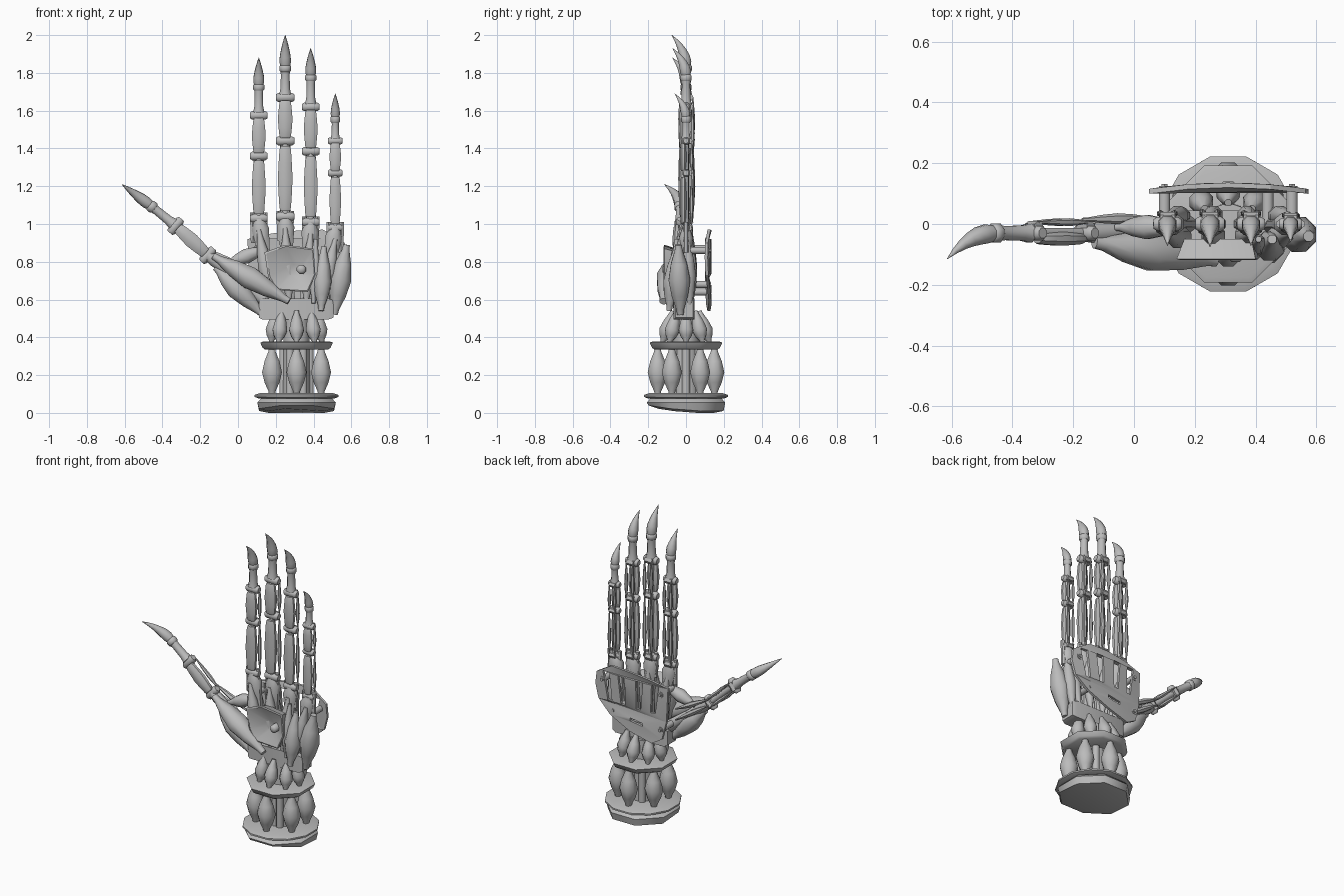
import bpy, bmesh, math
from mathutils import Vector as V

cube = bpy.data.objects.get("Cube")
if cube:
    bpy.data.objects.remove(cube, do_unlink=True)

metal = bpy.data.materials.new("grey_metal")
metal.use_nodes = True
GREY = (0.5, 0.5, 0.5, 1)
metal.diffuse_color = GREY
metal.node_tree.nodes["Principled BSDF"].inputs["Base Color"].default_value = GREY

CX = 0.31  # forearm axis


def add(name, mesh, angle=50):
    mesh.materials.clear()
    mesh.materials.append(metal)
    mesh.shade_smooth()
    mesh.set_sharp_from_angle(angle=math.radians(angle))
    ob = bpy.data.objects.new(name, mesh)
    bpy.context.collection.objects.link(ob)
    return ob


def sweep(name, pts, radii, sides=8, flat=1.0, turn=0.5):
    """Rings of the given radii along a path, closed at both ends."""
    bm = bmesh.new()
    pts = [V(p) for p in pts]
    rings = []
    for i, p in enumerate(pts):
        t = (pts[min(i + 1, len(pts) - 1)] - pts[max(i - 1, 0)]).normalized()
        u = t.cross(V((0, 0, 1)) if abs(t.y) > 0.9 else V((0, 1, 0))).normalized()
        v = t.cross(u)
        ring = []
        for k in range(sides):
            a = math.tau * (k + turn) / sides
            ring.append(bm.verts.new(p + radii[i] * (u * math.cos(a) + v * math.sin(a) * flat)))
        rings.append(ring)
    for a, b in zip(rings, rings[1:]):
        for k in range(sides):
            n = (k + 1) % sides
            bm.faces.new((a[k], a[n], b[n], b[k]))
    bm.faces.new(rings[0])
    bm.faces.new(rings[-1])
    bmesh.ops.recalc_face_normals(bm, faces=bm.faces)
    mesh = bpy.data.meshes.new(name)
    bm.to_mesh(mesh)
    bm.free()
    return add(name, mesh)


def along(name, a, b, profile, sides=8, flat=1.0):
    """Straight part with a (fraction, radius) profile."""
    a, b = V(a), V(b)
    return sweep(name, [a.lerp(b, t) for t, _ in profile], [r for _, r in profile], sides, flat)


def rod(name, a, b, r, sides=8):
    return along(name, a, b, [(0, r), (1, r)], sides)


def muscle(name, a, b, r, peak=0.5, sides=8, flat=1.0):
    shape = [(0, 0.3), (0.08, 0.36), (peak * 0.55, 0.75), (peak, 1),
             (1 - (1 - peak) * 0.55, 0.75), (0.92, 0.36), (1, 0.3)]
    return along(name, a, b, [(t, k * r) for t, k in shape], sides, flat)


def disc(name, levels, sides=8, flat=1.0):
    return sweep(name, [(CX, 0, z) for z, _ in levels], [r for _, r in levels], sides, flat)


def plate(name, loops, y, half, bow):
    """Flat outline with holes in the x-z plane, bowed across its width."""
    cu = bpy.data.curves.new(name + "_outline", "CURVE")
    cu.dimensions, cu.fill_mode, cu.extrude = "2D", "BOTH", half
    for loop in loops:
        sp = cu.splines.new("POLY")
        sp.points.add(len(loop) - 1)
        for q, (x, z) in zip(sp.points, loop):
            q.co = (x, z, 0, 1)
        sp.use_cyclic_u = True
    tmp = bpy.data.objects.new(name + "_tmp", cu)
    bpy.context.collection.objects.link(tmp)
    dg = bpy.context.evaluated_depsgraph_get()
    mesh = bpy.data.meshes.new_from_object(tmp.evaluated_get(dg))
    bpy.data.objects.remove(tmp, do_unlink=True)
    for v in mesh.vertices:
        x, z, d = v.co
        v.co = (x, y - d - bow * (x - CX) ** 2, z)
    bm = bmesh.new()
    bm.from_mesh(mesh)
    bmesh.ops.remove_doubles(bm, verts=bm.verts, dist=1e-5)
    bmesh.ops.recalc_face_normals(bm, faces=bm.faces)
    bm.to_mesh(mesh)
    bm.free()
    mesh.name = name
    return add(name, mesh, 30)


# Forearm: base cup, rim, columns, muscles and wrist ring
base = disc("base_cup", [(0, 0.16), (0.01, 0.215), (0.055, 0.225), (0.08, 0.2)], 8)
for v in base.data.vertices:
    if v.co.z < 0.02:
        v.co.z += max(0, -v.co.y) * 0.15
disc("base_rim", [(0.075, 0.205), (0.085, 0.23), (0.095, 0.23), (0.105, 0.2)], 12)
disc("wrist_ring", [(0.335, 0.18), (0.345, 0.195), (0.372, 0.208), (0.378, 0.19)], 8)
disc("forearm_core", [(0.1, 0.075), (0.5, 0.07)], 10)
for k in range(6):
    a = math.radians(30 + 60 * k)
    c, s = math.cos(a), math.sin(a)
    muscle(f"forearm_muscle_{k}", (CX + 0.15 * c, 0.15 * s, 0.095), (CX + 0.15 * c, 0.15 * s, 0.345), 0.057, 0.48)
    rod(f"forearm_column_{k}", (CX + 0.07 * s, 0.07 * c, 0.1), (CX + 0.07 * s, 0.07 * c, 0.34), 0.022)
for k in range(8):
    a = math.radians(45 * k)
    c, s = math.cos(a), math.sin(a)
    muscle(f"wrist_muscle_{k}", (CX + 0.135 * c, 0.125 * s, 0.37), (CX + 0.11 * c, 0.07 * s, 0.54), 0.042, 0.4)

# Palm block at the wrist
sweep("palm_block", [(0.11, -0.01, 0.55), (0.13, -0.01, 0.55), (0.48, -0.01, 0.55), (0.505, -0.01, 0.55)],
      [0.065, 0.078, 0.078, 0.065], 4)


# Fingers: knuckles, bones, muscles, tendons and a curved claw
def finger(name, joints, cuff, tip, s):
    joints, cuff, tip = [V(j) for j in joints], V(cuff), V(tip)
    back = V((0, 1, 0))
    for i, j in enumerate(joints):
        d = ((joints + [cuff])[i + 1] - j).normalized()
        side = d.cross(back).normalized()
        w = 0.048 * s
        along(f"{name}_knuckle_{i}", j - side * w, j + side * w,
              [(0, 0.018 * s), (0.12, 0.026 * s), (0.88, 0.026 * s), (1, 0.018 * s)])
        along(f"{name}_hinge_{i}", j - side * w * 0.55 + back * 0.02, j + side * w * 0.55 + back * 0.02,
              [(0, 0.02 * s), (1, 0.02 * s)], 6)
        if i + 1 == len(joints):
            continue
        e = joints[i + 1]
        rod(f"{name}_bone_{i}", j, e, 0.019 * s)
        front = back * -0.018 * s
        along(f"{name}_pad_{i}", j + front, e + front,
              [(0.07, 0.027 * s), (0.12, 0.033 * s), (0.3, 0.038 * s), (0.5, 0.042 * s),
               (0.7, 0.038 * s), (0.88, 0.033 * s), (0.93, 0.026 * s)], 8, 0.6)
        for q in (-1, 1):
            off = side * 0.024 * q * s + back * 0.036 * s
            muscle(f"{name}_tendon_{i}_{q}", j + off, e + off, 0.013 * s, 0.4, 6)
    j = joints[-1]
    along(f"{name}_end_bone", j, cuff, [(0.1, 0.034 * s), (0.3, 0.027 * s), (0.75, 0.025 * s), (1, 0.03 * s)])
    d = (cuff - j).normalized() * 0.012
    along(f"{name}_cuff", cuff - d * 2, cuff + d, [(0, 0.028 * s), (0.2, 0.034 * s), (0.8, 0.034 * s), (1, 0.027 * s)])
    path = []
    for k in range(7):
        t = k / 6
        p = cuff.lerp(tip, t)
        p.y = cuff.y + (tip.y - cuff.y) * t * t
        path.append(p)
    sweep(f"{name}_claw", path, [r * s for r in (0.026, 0.033, 0.031, 0.025, 0.018, 0.01, 0.001)])


FINGERS = [("index", 0.11, (1.03, 1.36, 1.575), 1.73, 1.88, 0.95),
           ("middle", 0.25, (1.04, 1.44, 1.67), 1.83, 2.0, 1.0),
           ("ring", 0.385, (1.01, 1.385, 1.62), 1.78, 1.93, 0.95),
           ("little", 0.515, (0.98, 1.27, 1.44), 1.56, 1.69, 0.8)]
for name, x, zs, cuff, tip, s in FINGERS:
    finger(name, [(x, 0, z) for z in zs], (x, 0, cuff), (x, -0.075 * s, tip), s)
    # Hand bone below each finger, with palm muscles and the knuckle fork
    foot = CX + (x - CX) * 0.65
    z0 = zs[0]
    along(f"{name}_hand_bone", (foot, 0, 0.56), (x, 0, z0),
          [(0, 0.036), (0.5, 0.03), (0.72, 0.04), (0.88, 0.05), (0.95, 0.036), (1, 0.03)], 8, 0.8)
    muscle(f"{name}_palm_muscle", (foot, -0.05, 0.57), (x, -0.03, z0 - 0.06), 0.042, 0.5)
    muscle(f"{name}_back_muscle", (foot, 0.03, 0.57), (x, 0.025, z0 - 0.06), 0.034, 0.5)
    for q in (-1, 1):
        rod(f"{name}_fork_{q}", (x + q * 0.03, 0, z0 - 0.13), (x + q * 0.035, 0, z0 + 0.03), 0.014, 6)

# Thumb and the muscles around it
finger("thumb", [(-0.16, -0.03, 0.835), (-0.33, -0.03, 0.99)], (-0.46, -0.03, 1.095), (-0.615, -0.115, 1.21), 1.0)
along("thumb_hand_bone", (0.14, -0.02, 0.6), (-0.16, -0.03, 0.835), [(0, 0.04), (0.5, 0.03), (0.9, 0.036), (1, 0.03)])
muscle("thumb_pad", (0.27, -0.12, 0.59), (-0.13, -0.06, 0.83), 0.064, 0.52, 8, 1.1)
muscle("thumb_lower_muscle", (0.13, -0.04, 0.52), (-0.12, -0.03, 0.77), 0.06, 0.55)
muscle("thumb_web_muscle", (0.15, -0.01, 0.87), (-0.06, -0.01, 0.79), 0.043)
for q in (0, 1):
    muscle(f"thumb_back_tendon_{q}", (0.06, 0.02, 0.68 + 0.07 * q), (-0.17, 0.015, 0.83 + 0.04 * q), 0.018, 0.5, 6)

# Little-finger side muscles
muscle("outer_muscle", (0.51, -0.03, 0.52), (0.575, -0.04, 0.89), 0.062, 0.5)
muscle("heel_muscle", (0.44, -0.09, 0.54), (0.455, -0.05, 0.88), 0.052, 0.45)
muscle("heel_muscle_inner", (0.40, -0.08, 0.58), (0.41, -0.05, 0.92), 0.035, 0.45)
muscle("outer_back_muscle", (0.49, 0.02, 0.55), (0.53, 0.01, 0.92), 0.04, 0.5)

# Sunken palm dish with a nub
RIM = [(0.14, 0.85), (0.25, 0.89), (0.4, 0.87), (0.41, 0.73), (0.37, 0.64), (0.2, 0.65), (0.16, 0.72)]
bm = bmesh.new()
loops = []
for y, k in ((-0.05, 0.85), (-0.115, 1), (-0.118, 0.94), (-0.075, 0.25)):
    loops.append([bm.verts.new((0.31 + (x - 0.31) * k, y, 0.75 + (z - 0.75) * k)) for x, z in RIM])
for a, b in zip(loops, loops[1:]):
    for i in range(len(RIM)):
        n = (i + 1) % len(RIM)
        bm.faces.new((a[i], a[n], b[n], b[i]))
bm.faces.new(loops[0])
bm.faces.new(loops[-1])
bmesh.ops.recalc_face_normals(bm, faces=bm.faces)
dish = bpy.data.meshes.new("palm_dish")
bm.to_mesh(dish)
bm.free()
add("palm_dish", dish, 40)
along("palm_nub", (0.335, -0.07, 0.76), (0.335, -0.125, 0.76), [(0, 0.026), (0.8, 0.026), (1, 0.015)])

# Back-of-hand guard with finger slots, held on posts
outline = [(0.05, 0.92), (0.06, 0.7), (0.09, 0.58), (0.16, 0.54), (0.31, 0.58), (0.46, 0.65), (0.55, 0.73),
           (0.575, 0.82), (0.565, 0.9), (0.45, 0.97), (0.31, 0.965), (0.18, 0.95)]
slots = [[(x - 0.016, 0.74), (x + 0.016, 0.74), (x + 0.03 + lean, 0.92), (x - 0.02 + lean, 0.92)]
         for x, lean in ((0.15, -0.02), (0.25, -0.01), (0.36, 0.01), (0.46, 0.025))]
slit = [(0.22, 0.635), (0.31, 0.65), (0.31, 0.67), (0.22, 0.655)]
plate("hand_guard", [outline, slit] + slots, 0.128, 0.008, 0.3)
for i, (x, z) in enumerate(((0.1, 0.64), (0.44, 0.68), (0.1, 0.87), (0.52, 0.86))):
    rod(f"guard_post_{i}", (x, 0, z), (x, 0.125, z), 0.02)
    rod(f"guard_bolt_{i}", (x, 0.1, z), (x, 0.132, z), 0.011, 6)
